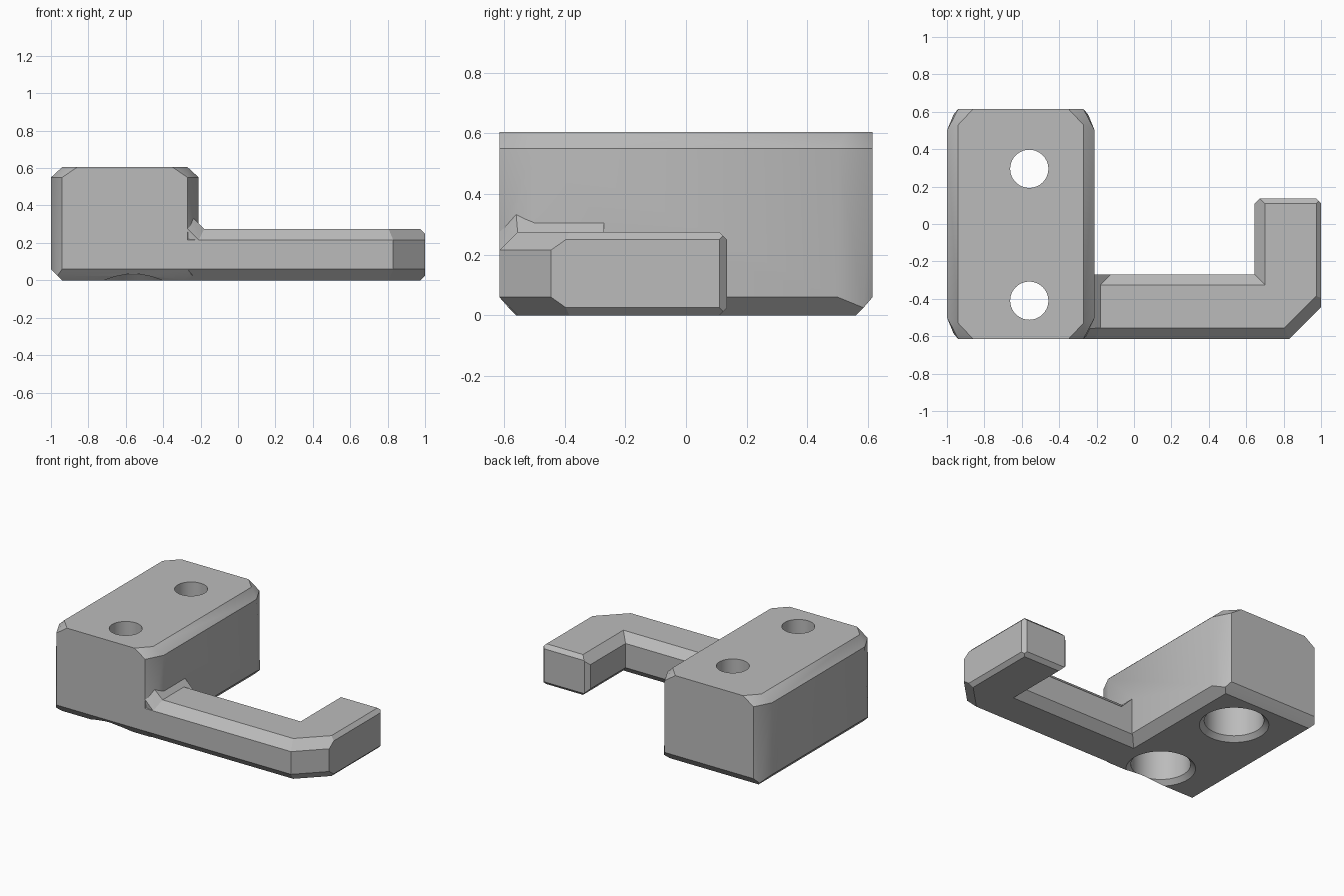
import bpy, bmesh, math
from mathutils import Vector

cube = bpy.data.objects.get("Cube")
if cube:
    bpy.data.objects.remove(cube, do_unlink=True)

grey = bpy.data.materials.new("mid_grey")
grey.use_nodes = True
colour = (0.5, 0.5, 0.5, 1)
grey.diffuse_color = colour
grey.node_tree.nodes["Principled BSDF"].inputs["Base Color"].default_value = colour


def finish(bm, name):
    bmesh.ops.recalc_face_normals(bm, faces=bm.faces)
    mesh = bpy.data.meshes.new(name)
    bm.to_mesh(mesh)
    bm.free()
    mesh.materials.append(grey)
    obj = bpy.data.objects.new(name, mesh)
    bpy.context.collection.objects.link(obj)
    return obj


def hull(points, name):
    bm = bmesh.new()
    verts = [bm.verts.new(p) for p in points]
    res = bmesh.ops.convex_hull(bm, input=verts)
    loose = [v for v in bm.verts if not v.link_faces]
    bmesh.ops.delete(bm, geom=loose, context='VERTS')
    bmesh.ops.dissolve_limit(bm, angle_limit=0.01, verts=bm.verts, edges=bm.edges)
    return finish(bm, name)


def cut(bm, co, normal, fill=True):
    # Remove everything on the normal side of a plane
    res = bmesh.ops.bisect_plane(bm, geom=bm.verts[:] + bm.edges[:] + bm.faces[:],
                                 dist=1e-5, plane_co=co, plane_no=normal, clear_outer=True)
    edges = [e for e in res["geom_cut"] if isinstance(e, bmesh.types.BMEdge) and e.is_boundary]
    if fill and edges:
        bmesh.ops.contextual_create(bm, geom=edges)


# Mounting block: one chamfered corner mirrored four ways
corner = [(.335, .53, .605), (.255, .615, .605), (.395, .5, .55), (.335, .615, .55),
          (.395, .5, .06), (.335, .615, .06), (.36, .585, .025), (.335, .56, 0)]
block = hull([(-.605 + sx * x, sy * y, z) for x, y, z in corner
              for sx in (-1, 1) for sy in (-1, 1)], "mounting_block")

# Hooked arm: two chamfered bars meeting at a mitre
TOP = .275


def add_bar(bm, sides, mitre):
    bmesh.ops.create_cube(bm, size=4)
    cut(bm, (0, 0, TOP), (0, 0, 1))
    cut(bm, (0, 0, 0), (0, 0, -1))
    for co, direction, chamfer in sides:
        n = Vector(direction).normalized()
        p = Vector(co)
        cut(bm, p, n)
        if chamfer:
            cut(bm, p + Vector((0, 0, TOP - chamfer)), n + Vector((0, 0, 1)))
            cut(bm, p + Vector((0, 0, chamfer)), n - Vector((0, 0, 1)))
    cut(bm, (.645, -.27, 0), mitre, fill=False)


outer = [((0, -.615, 0), (0, -1, 0), .06), ((1, 0, 0), (1, 0, 0), .025),
         ((.915, -.53, 0), (1, -1, 0), .06)]
beam_sides = outer + [((0, -.27, 0), (0, 1, 0), .055), ((-.4, 0, 0), (-1, 0, 0), 0)]
hook_sides = outer + [((.645, 0, 0), (-1, 0, 0), .055), ((0, .135, 0), (0, 1, 0), .025),
                      ((.9875, .1225, 0), (1, 1, 0), 0), ((.6575, .1225, 0), (-1, 1, 0), 0)]
arm_bm = bmesh.new()
for sides, mitre in ((beam_sides, (1, 1, 0)), (hook_sides, (-1, -1, 0))):
    bar = bmesh.new()
    add_bar(bar, sides, mitre)
    part = bpy.data.meshes.new("bar")
    bar.to_mesh(part)
    bar.free()
    arm_bm.from_mesh(part)
    bpy.data.meshes.remove(part)
bmesh.ops.remove_doubles(arm_bm, verts=arm_bm.verts, dist=.001)
bmesh.ops.dissolve_limit(arm_bm, angle_limit=0.01, verts=arm_bm.verts, edges=arm_bm.edges)
arm = finish(arm_bm, "hooked_arm")

# Small sloped gusset between the block and the arm
gusset = hull([(-.27, -.615, .275), (-.24, -.56, .335), (-.21, -.5, .305), (-.21, -.27, .305),
               (-.18, -.555, .275), (-.18, -.325, .275), (-.125, -.27, .22), (-.21, -.615, .215),
               (-.3, -.6, .15), (-.3, -.27, .15), (-.125, -.27, .15), (-.21, -.6, .15)], "gusset")


# Stepped screw hole cutter
def hole_cutter(x, y, name, sides=64):
    bm = bmesh.new()
    rings = []
    for r, z in ((.245, -.03), (.185, .03), (.185, .3), (.102, .3), (.102, .7)):
        rings.append([bm.verts.new((x + r * math.cos(math.tau * i / sides),
                                    y + r * math.sin(math.tau * i / sides), z))
                      for i in range(sides)])
    for a, b in zip(rings, rings[1:]):
        for i in range(sides):
            j = (i + 1) % sides
            bm.faces.new((a[i], a[j], b[j], b[i]))
    bm.faces.new(rings[0])
    bm.faces.new(rings[-1])
    obj = finish(bm, name)
    obj.hide_render = True
    return obj


front_hole = hole_cutter(-.56, -.41, "front_hole_cutter")
back_hole = hole_cutter(-.56, .295, "back_hole_cutter")

# Join the solids, then drill the holes
bpy.ops.object.select_all(action='DESELECT')
bpy.context.view_layer.objects.active = block
block.select_set(True)
for tool, mode in ((arm, 'UNION'), (gusset, 'UNION'),
                   (front_hole, 'DIFFERENCE'), (back_hole, 'DIFFERENCE')):
    mod = block.modifiers.new(tool.name, 'BOOLEAN')
    mod.operation = mode
    mod.solver = 'EXACT'
    mod.object = tool
    bpy.ops.object.modifier_apply(modifier=mod.name)
    bpy.data.objects.remove(tool, do_unlink=True)
block.name = "hook_bracket"
bpy.ops.object.shade_smooth_by_angle(angle=math.radians(30))
